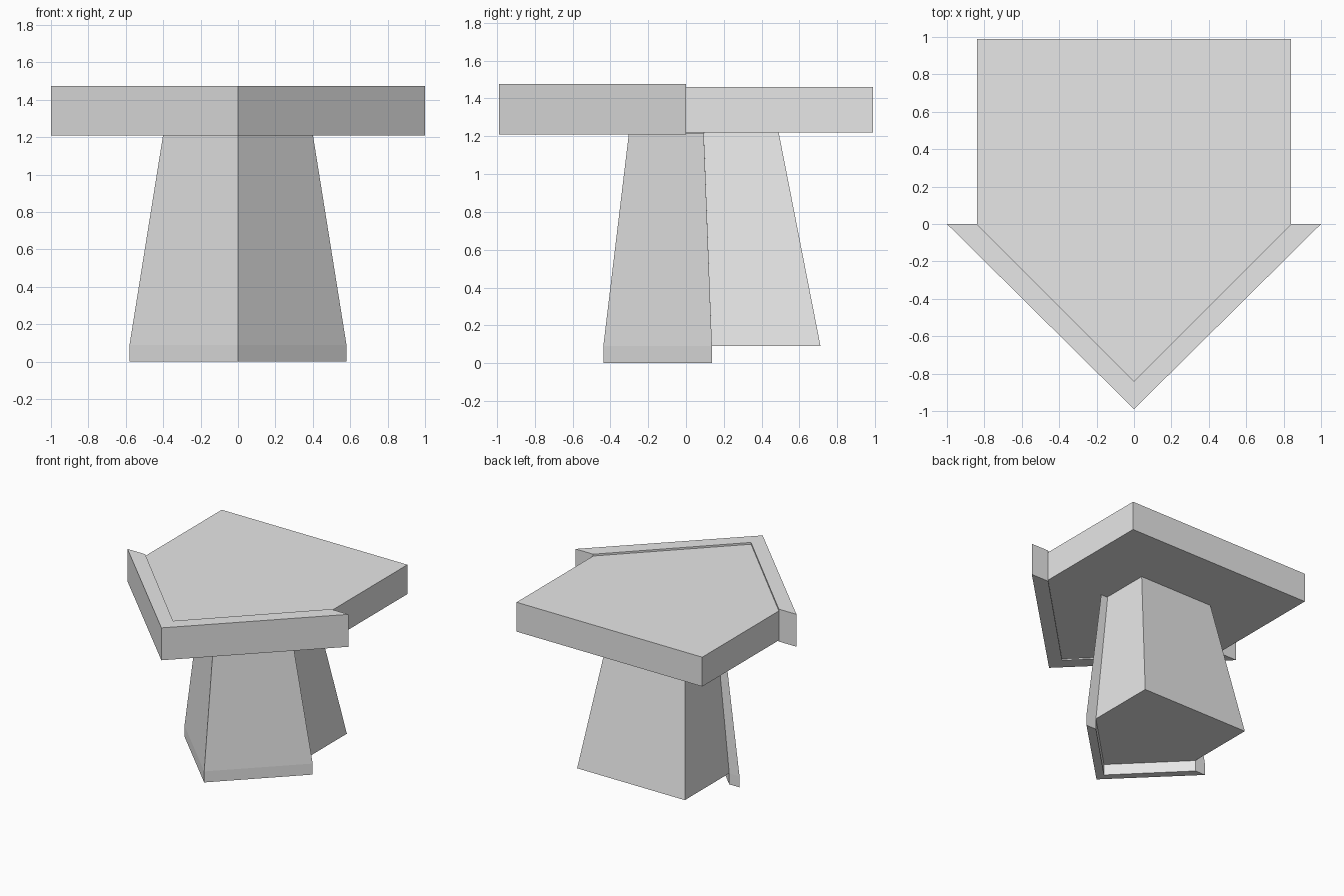
import bpy

cube = bpy.data.objects.get("Cube")
if cube:
    bpy.data.objects.remove(cube, do_unlink=True)

# One plain grey for everything
grey = bpy.data.materials.new("light grey")
grey.use_nodes = True
COLOUR = (0.8, 0.8, 0.8, 1)
grey.diffuse_color = COLOUR
grey.node_tree.nodes["Principled BSDF"].inputs["Base Color"].default_value = COLOUR

INNER = 0.84  # core width as a share of the facing width


def pentagon(half, y):
    """House-shaped outline: pointed front, straight sides, flat back."""
    w = half * INNER
    return [(0, y - w), (w, y), (w, y + half * 0.99), (-w, y + half * 0.99), (-w, y)]


def chevron(half, y):
    """V-shaped band that wraps the pointed front of the pentagon."""
    w = half * INNER
    return [(0, y - half * 0.99), (half, y), (w, y), (0, y - w), (-w, y), (-half, y)]


def loft(name, sections):
    """Solid through matching outlines given as (outline, z), bottom to top."""
    n = len(sections[0][0])
    verts = [(x, y, z) for outline, z in sections for x, y in outline]
    last = (len(sections) - 1) * n
    if n == 5:
        faces = [tuple(reversed(range(n))), tuple(range(last, last + n))]
    else:  # split the concave caps into two convex halves
        halves = [(0, 1, 2, 3), (0, 3, 4, 5)]
        faces = [tuple(reversed(h)) for h in halves]
        faces += [tuple(i + last for i in h) for h in halves]
    for s in range(len(sections) - 1):
        for i in range(n):
            a, b = s * n + i, s * n + (i + 1) % n
            faces.append((a, b, b + n, a + n))
    mesh = bpy.data.meshes.new(name)
    mesh.from_pydata(verts, [], faces)
    mesh.materials.append(grey)
    obj = bpy.data.objects.new(name, mesh)
    bpy.context.collection.objects.link(obj)
    return obj


# Top slab and the slightly taller facing around its point
loft("top_slab", [(pentagon(1, 0), 1.22), (pentagon(1, 0), 1.46)])
loft("top_facing", [(chevron(1, 0), 1.21), (chevron(1, 0), 1.475)])

# Tapered pedestal and its facing, which runs down to the floor
loft("pedestal_core", [(pentagon(0.58, 0.137), 0.09), (pentagon(0.4, 0.094), 1.22)])
loft("pedestal_facing", [(chevron(0.58, 0.137), 0), (chevron(0.58, 0.137), 0.09),
                         (chevron(0.4, 0.094), 1.215)])
